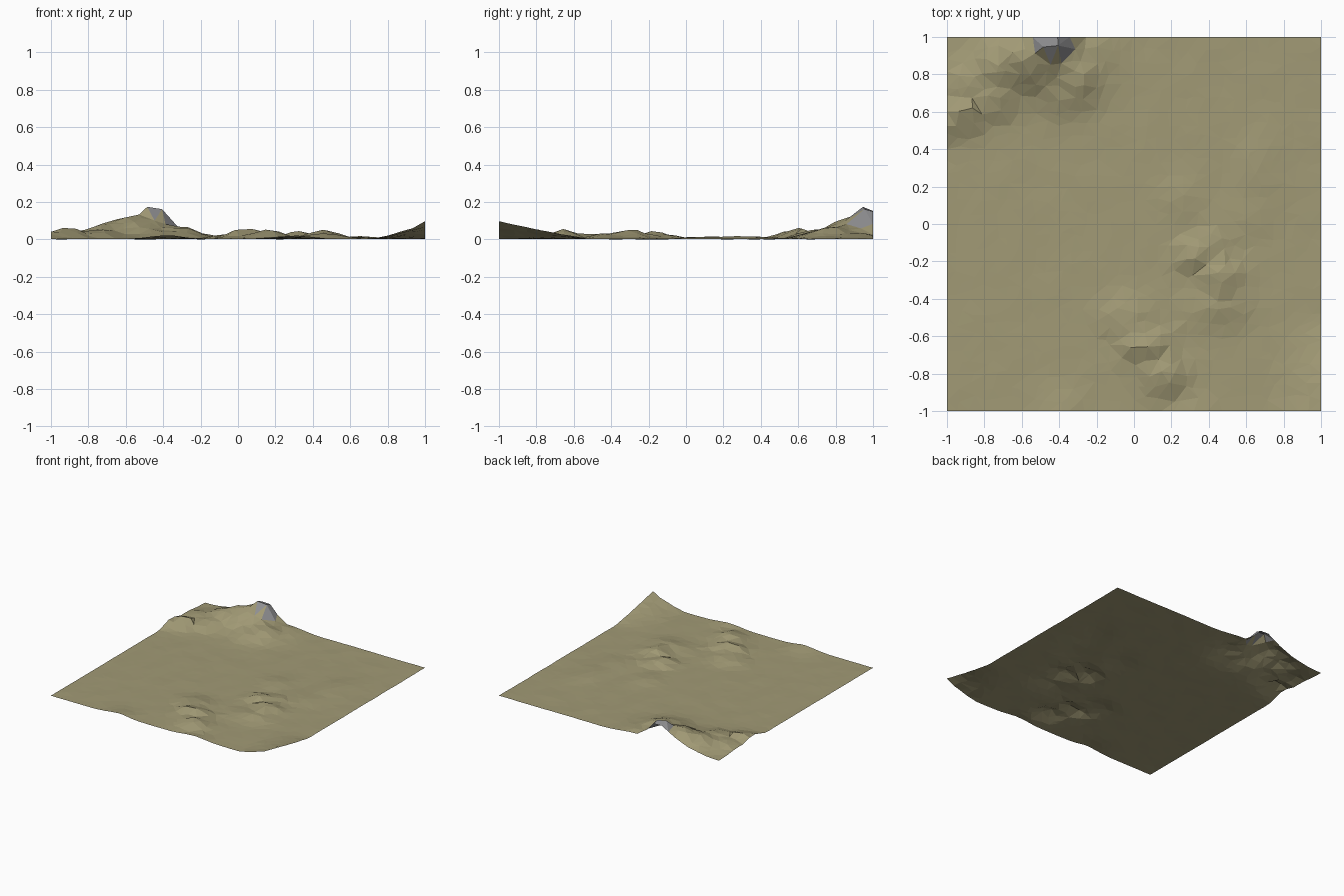
import bpy, bmesh, random
from math import exp
from mathutils import Vector, noise

random.seed(4)
N = 30

# Hills: x, y, height, radius x, radius y
HILLS = [
    # rocky peak and its shoulders on the back edge
    (-0.46, 0.96, 0.174, 0.11, 0.11), (-0.60, 0.90, 0.112, 0.11, 0.11),
    (-0.72, 0.84, 0.085, 0.10, 0.12), (-0.52, 0.80, 0.080, 0.13, 0.09),
    (-0.30, 0.78, 0.066, 0.10, 0.11), (-0.40, 0.68, 0.040, 0.10, 0.08),
    (-0.20, 0.92, 0.030, 0.10, 0.10),
    # low ridge on the left edge
    (-0.90, 0.60, 0.062, 0.08, 0.07), (-1.00, 0.55, 0.046, 0.09, 0.07),
    (-0.75, 0.66, 0.050, 0.10, 0.07), (-0.88, 0.76, 0.045, 0.10, 0.09),
    # scattered mounds
    (0.03, -0.65, 0.062, 0.08, 0.07), (-0.03, -0.50, 0.032, 0.10, 0.08),
    (0.16, -0.81, 0.050, 0.09, 0.08), (0.13, -0.63, 0.042, 0.06, 0.05),
    (0.46, -0.28, 0.052, 0.09, 0.07), (0.32, -0.16, 0.044, 0.08, 0.06),
    (0.45, -0.43, 0.030, 0.12, 0.08), (0.42, -0.10, 0.026, 0.07, 0.07),
    (0.25, 0.13, 0.014, 0.10, 0.10), (0.66, 0.30, 0.014, 0.10, 0.18),
    (0.62, 0.05, 0.010, 0.12, 0.10), (-0.38, -1.0, 0.020, 0.09, 0.09),
    (0.30, -1.0, 0.018, 0.10, 0.07),
]


def height(x, y):
    # blend hills so each keeps its own summit height
    s = sum((h * exp(-((x - a) / rx) ** 2 / 1.6 - ((y - b) / ry) ** 2 / 1.6)) ** 3
            for a, b, h, rx, ry in HILLS)
    z = s ** (1 / 3)
    # raised front right corner
    cx, cy = max(0, (x - 0.70) / 0.30), max(0, (-0.50 - y) / 0.50)
    z += 0.095 * cx ** 1.6 * cy ** 1.2
    z *= 1 + 0.15 * noise.noise(Vector((x * 9, y * 9, 1)))
    return max(0, z + 0.002 + 0.003 * noise.noise(Vector((x * 7, y * 7, 5))))


def material(name, color):
    m = bpy.data.materials.new(name)
    m.diffuse_color = (*color, 1)
    return m


# Ground sheet with an irregular triangle grid
bm = bmesh.new()
bmesh.ops.create_grid(bm, x_segments=N, y_segments=N, size=1)
j = 0.65 / N
for v in bm.verts:
    if abs(v.co.x) < 0.999:
        v.co.x += random.uniform(-j, j)
    if abs(v.co.y) < 0.999:
        v.co.y += random.uniform(-j, j)
    v.co.z = height(v.co.x, v.co.y)
low = min(v.co.z for v in bm.verts)
for v in bm.verts:
    v.co.z -= low
bmesh.ops.triangulate(bm, faces=bm.faces[:], quad_method='SHORT_EDGE')
bm.normal_update()

# Grey rock on the steep faces around the peak
for f in bm.faces:
    f.smooth = False
    c = f.calc_center_median()
    if (c.z > 0.07 and f.normal.z < 0.73) or c.z > 0.145:
        f.material_index = 1

mesh = bpy.data.meshes.new("terrain")
bm.to_mesh(mesh)
bm.free()
mesh.materials.append(material("dry_grass", (0.36, 0.325, 0.18)))
mesh.materials.append(material("rock", (0.27, 0.27, 0.28)))
terrain = bpy.data.objects.new("terrain", mesh)
bpy.context.collection.objects.link(terrain)
